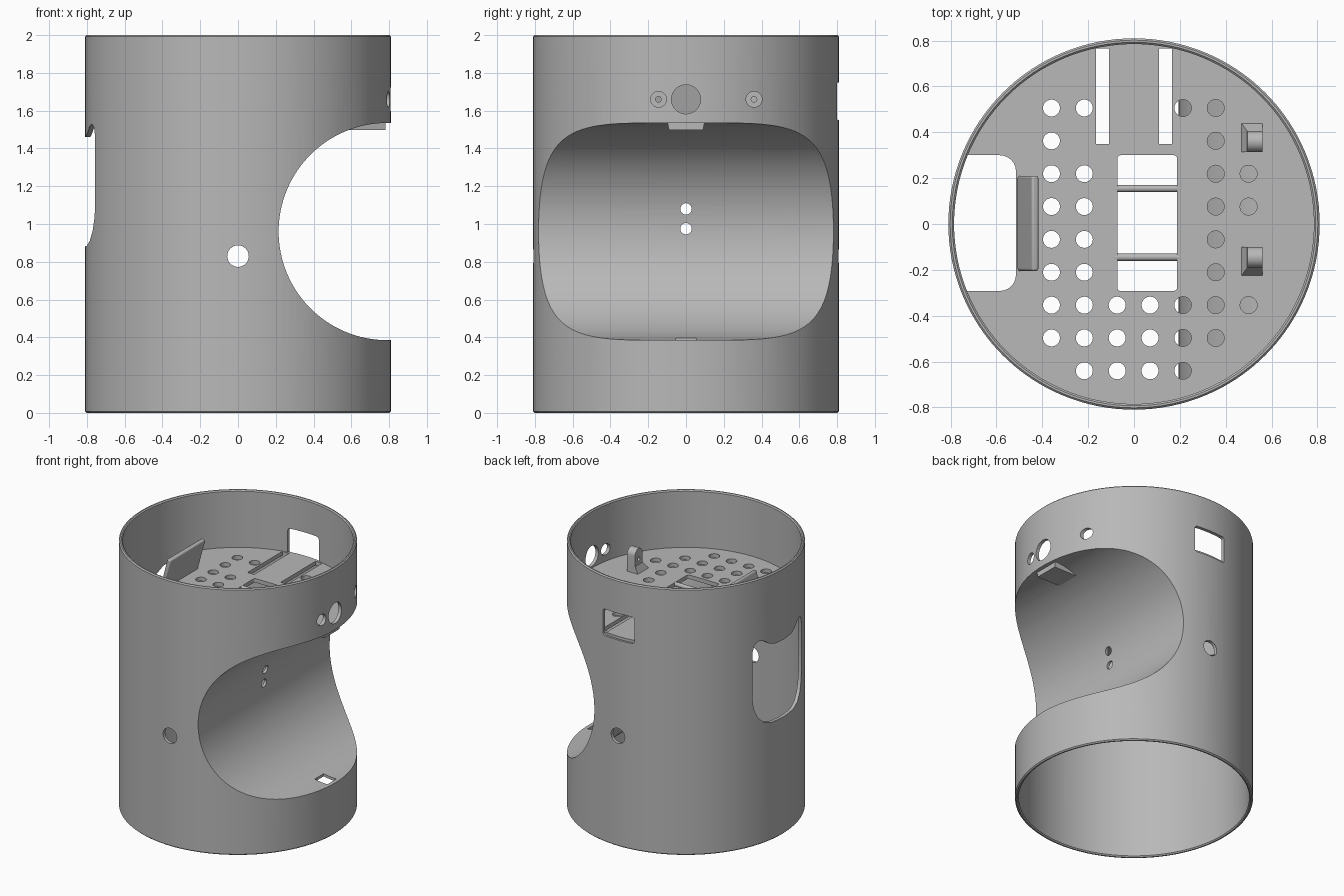
import bpy, bmesh, math

old = bpy.data.objects.get("Cube")
if old:
    bpy.data.objects.remove(old, do_unlink=True)

grey = bpy.data.materials.new("plain_grey")
grey.use_nodes = True
grey.diffuse_color = (0.48, 0.48, 0.48, 1)
grey.node_tree.nodes["Principled BSDF"].inputs["Base Color"].default_value = (0.48, 0.48, 0.48, 1)

R, R_IN, H = 0.81, 0.785, 2.0          # tube
SX, SZ, SR = 0.79, 0.96, 0.575         # side scoop axis and radius
FLOOR_LOW, FLOOR_TOP = 1.54, 1.57


def circle(u, v, r, n=32):
    return [(u + r * math.cos(2 * math.pi * i / n), v + r * math.sin(2 * math.pi * i / n))
            for i in range(n)]


def arc(u, v, r, start, n=6):
    """Quarter circle from the start angle, counted in quarter turns."""
    angles = [math.pi / 2 * (start + i / n) for i in range(n + 1)]
    return [(u + r * math.cos(a), v + r * math.sin(a)) for a in angles]


def rect(u0, v0, u1, v1, r=0.0):
    if r == 0:
        return [(u0, v0), (u1, v0), (u1, v1), (u0, v1)]
    return (arc(u1 - r, v1 - r, r, 0) + arc(u0 + r, v1 - r, r, 1)
            + arc(u0 + r, v0 + r, r, 2) + arc(u1 - r, v0 + r, r, 3))


def loft(bm, low, high):
    """Close a solid between two matching loops of vertices."""
    bm.faces.new(low)
    bm.faces.new(high)
    for i in range(len(low)):
        j = (i + 1) % len(low)
        bm.faces.new((low[i], low[j], high[j], high[i]))


def prism(bm, pts, axis, a, b):
    """Extrude a 2D outline along an axis from a to b."""
    place = {"x": lambda u, v, w: (w, u, v),
             "y": lambda u, v, w: (u, w, v),
             "z": lambda u, v, w: (u, v, w)}[axis]
    loft(bm, [bm.verts.new(place(u, v, a)) for u, v in pts],
         [bm.verts.new(place(u, v, b)) for u, v in pts])


def finish(bm, name):
    bmesh.ops.recalc_face_normals(bm, faces=bm.faces)
    mesh = bpy.data.meshes.new(name)
    bm.to_mesh(mesh)
    bm.free()
    mesh.materials.append(grey)
    obj = bpy.data.objects.new(name, mesh)
    bpy.context.collection.objects.link(obj)
    return obj


def solid(name, *prisms):
    bm = bmesh.new()
    for p in prisms:
        prism(bm, *p)
    return finish(bm, name)


def activate(obj):
    bpy.ops.object.select_all(action="DESELECT")
    obj.select_set(True)
    bpy.context.view_layer.objects.active = obj


def boolean(obj, operation, *prisms):
    cutter = solid("cutter", *prisms)
    cutter.hide_render = True
    mod = obj.modifiers.new("cut", "BOOLEAN")
    mod.operation, mod.object, mod.solver = operation, cutter, "EXACT"
    activate(obj)
    bpy.ops.object.modifier_apply(modifier=mod.name)
    bpy.data.objects.remove(cutter, do_unlink=True)


def smooth(obj):
    activate(obj)
    bpy.ops.object.shade_smooth_by_angle(angle=math.radians(30))


scoop = (circle(SX, SZ, SR, 128), "y", -1, 1)

# Outer tube: chamfered wall profile turned around z
b = 0.008
wall = [(R_IN, b), (R_IN + b, 0), (R - b, 0), (R, b),
        (R, H - b), (R - b, H), (R_IN + b, H), (R_IN, H - b)]
bm = bmesh.new()
N = 128
rings = [[bm.verts.new((r * math.cos(2 * math.pi * i / N), r * math.sin(2 * math.pi * i / N), z))
          for r, z in wall] for i in range(N)]
for i in range(N):
    p, q = rings[i], rings[(i + 1) % N]
    for k in range(len(wall)):
        m = (k + 1) % len(wall)
        bm.faces.new((p[k], q[k], q[m], p[m]))
tube = finish(bm, "outer_tube")
boolean(tube, "DIFFERENCE", scoop)

# Left opening with a dipped top edge, cable holes, rear window, sensor holes
half = [(0, 0.88), (0.13, 0.885), (0.2, 0.91), (0.25, 0.96), (0.28, 1.03), (0.29, 1.1),
        (0.29, 1.46), (0.275, 1.51), (0.24, 1.53), (0.2, 1.52), (0.15, 1.485),
        (0.1, 1.465), (0, 1.46)]
opening = half + [(-y, z) for y, z in reversed(half[1:-1])]
boolean(tube, "DIFFERENCE",
        (opening, "x", -1, -0.6),
        (circle(0, 0.83, 0.057), "y", -1, 1),
        (rect(-0.13, 1.55, 0.13, 1.75, 0.02), "y", 0.6, 1),
        (circle(0, 1.66, 0.077), "x", 0.6, 1),
        (circle(-0.145, 1.66, 0.042), "x", 0.6, 1),
        (circle(0.36, 1.66, 0.042), "x", 0.6, 1))
smooth(tube)

# Scoop liner: thin trough trimmed to the tube
liner = solid("scoop_liner", (circle(SX, SZ, SR + 0.02, 128), "y", -1, 1))
boolean(liner, "INTERSECT", (circle(0, 0, R - 0.005, 128), "z", 0, H))
boolean(liner, "DIFFERENCE", scoop)
boolean(liner, "DIFFERENCE",
        (circle(0, 1.08, 0.03), "x", 0.1, 0.4),
        (circle(0, 0.975, 0.03), "x", 0.1, 0.4),
        (rect(0.675, -0.053, 0.78, 0.053), "z", 0.3, 0.5))
smooth(liner)

# Inner floor with its hole grid, slots and cutouts
floor = solid("inner_floor", (circle(0, 0, R_IN + 0.01, 128), "z", FLOOR_LOW, FLOOR_TOP))
grid_rows = ["xx..xx.", "x....x.", "xx...xx", "xx...xx", "xx...x.",
             "xx...x.", "xxxxxxx", "xxxxxx.", ".xxxx.."]
pitch = 0.1433
cuts = [circle(-0.36 + c * pitch, 0.506 - r * pitch, 0.037, 24)
        for r, row in enumerate(grid_rows) for c, mark in enumerate(row) if mark == "x"]
cuts += [rect(s * 0.138 - 0.028, 0.35, s * 0.138 + 0.028, 0.765) for s in (-1, 1)]
cuts.append(rect(-0.073, -0.292, 0.188, 0.3, 0.015))
cuts.append([(-0.9, 0.3), (-0.9, -0.292)]
            + arc(-0.585, -0.222, 0.07, 3) + arc(-0.585, 0.23, 0.07, 0))
boolean(floor, "DIFFERENCE", *[(c, "z", 1.4, 1.7) for c in cuts])
smooth(floor)

# Cross rods over the central cutout
rods = solid("cross_rods", *[(circle(y, 1.555, 0.016, 16), "x", -0.085, 0.2)
                             for y in (0.155, -0.145)])
smooth(rods)

# Leaning flap beside the left cutout
flap = solid("leaning_flap", ([(-0.515, FLOOR_LOW), (-0.485, FLOOR_LOW),
                               (-0.415, 1.8), (-0.445, 1.81)], "y", -0.205, 0.21))
bevel = flap.modifiers.new("soft_edges", "BEVEL")
bevel.width, bevel.segments = 0.01, 3
smooth(flap)

# Sensor brackets: round-topped lug with a screw hole and a sloped foot
for name, y, side in (("front_bracket", -0.146, -1), ("rear_bracket", 0.36, 1)):
    w = 0.046
    outline = [(y - w, FLOOR_LOW), (y + w, FLOOR_LOW)]
    outline += arc(y, 1.695, w, 0) + arc(y, 1.695, w, 1)[1:]
    lug = solid(name, (outline, "x", 0.495, 0.56))
    boolean(lug, "DIFFERENCE", (circle(y, 1.66, 0.015, 16), "x", 0.4, 0.7))
    smooth(lug)
    inner, outer, toe = y - side * w, y + side * w, y + side * (w + 0.04)
    bm = bmesh.new()
    loft(bm, [bm.verts.new((u, v, FLOOR_TOP - 0.01)) for u, v in rect(0.465, inner, 0.56, toe)],
         [bm.verts.new((u, v, FLOOR_TOP + 0.05)) for u, v in rect(0.493, inner, 0.56, outer)])
    finish(bm, name + "_foot")

# Small catch under the scoop ceiling
solid("scoop_catch", ([(-0.1, 1.545), (0.1, 1.545), (0.09, 1.497), (-0.09, 1.497)],
                      "x", 0.59, 0.78))
